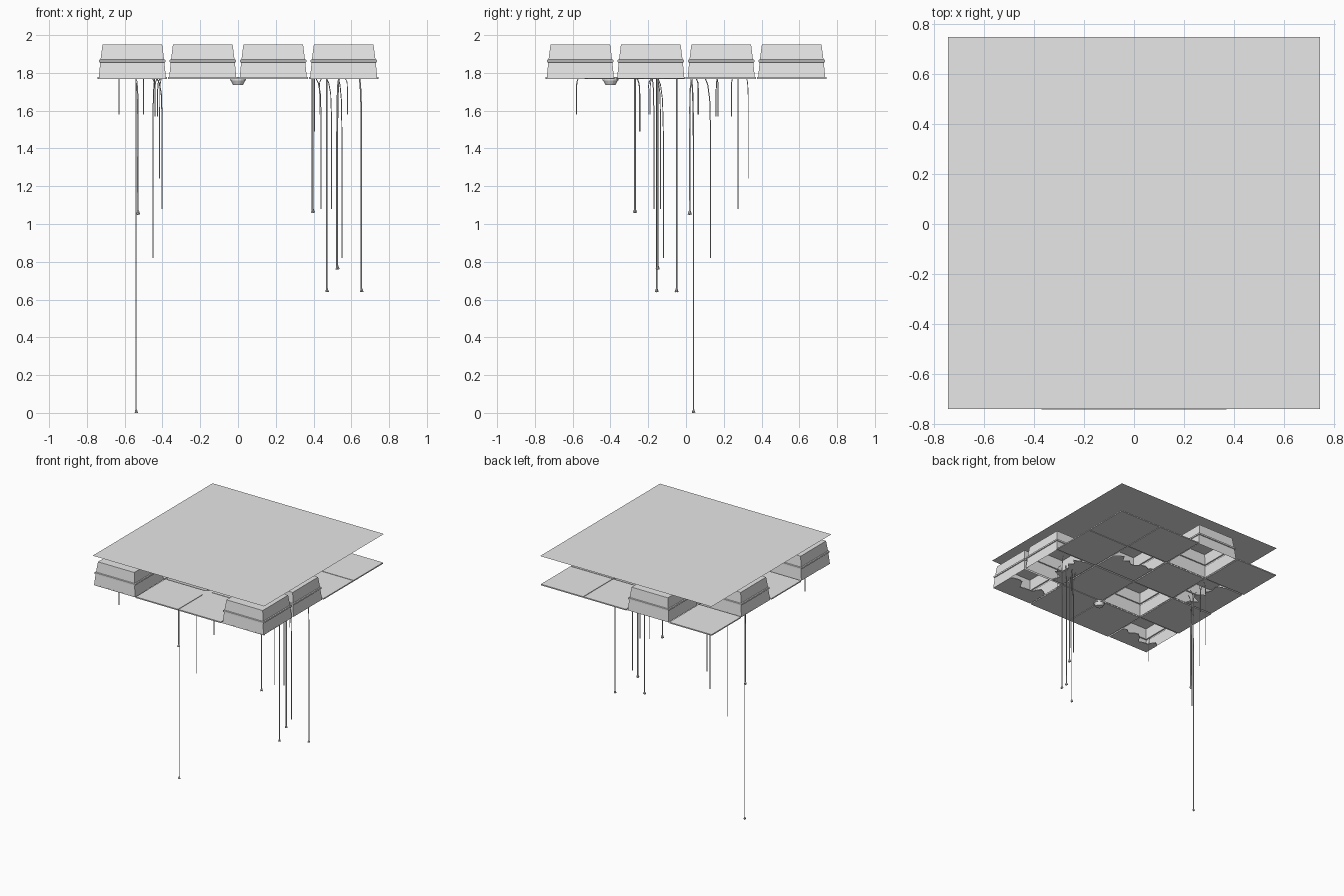
import bpy, bmesh, math, random
from mathutils import Vector

random.seed(4)
if "Cube" in bpy.data.objects:
    bpy.data.objects.remove(bpy.data.objects["Cube"])

PITCH = 0.373
BASE = 1.77

grey = bpy.data.materials.new("plain grey")
grey.use_nodes = True
grey.diffuse_color = (0.8, 0.8, 0.8, 1)
grey.node_tree.nodes["Principled BSDF"].inputs["Base Color"].default_value = (0.8, 0.8, 0.8, 1)


def finish(name, bm):
    mesh = bpy.data.meshes.new(name)
    bm.to_mesh(mesh)
    bm.free()
    mesh.materials.append(grey)
    obj = bpy.data.objects.new(name, mesh)
    bpy.context.collection.objects.link(obj)
    return obj


def centre(col, row):
    return (col - 1.5) * PITCH, (row - 1.5) * PITCH


def slab(name, points, z, thickness):
    bm = bmesh.new()
    face = bm.faces.new([bm.verts.new((x, y, z)) for x, y in points])
    if thickness:
        top = bmesh.ops.extrude_face_region(bm, geom=[face])["geom"]
        moved = [v for v in top if isinstance(v, bmesh.types.BMVert)]
        bmesh.ops.translate(bm, verts=moved, vec=(0, 0, thickness))
        bmesh.ops.recalc_face_normals(bm, faces=bm.faces)
    return finish(name, bm)


def square(x, y, half):
    return [(x - half, y - half), (x + half, y - half), (x + half, y + half), (x - half, y + half)]


# Structural slab above the suspended ceiling
slab("upper_slab", square(0, 0.004, 0.746), 2.0, 0)


# Hollow light housing: stacked square rings closed at the top
def housing(col, row):
    x, y = centre(col, row)
    bm = bmesh.new()
    profile = [(0.178, BASE), (0.170, 1.855), (0.176, 1.857), (0.176, 1.869), (0.168, 1.871), (0.158, 1.95)]
    rings = [[bm.verts.new((px, py, z)) for px, py in square(x, y, h)] for h, z in profile]
    for low, high in zip(rings, rings[1:]):
        for i in range(4):
            j = (i + 1) % 4
            bm.faces.new((low[i], low[j], high[j], high[i]))
    bm.faces.new(rings[-1])
    finish("light_housing", bm)


# Ceiling tiles, with open housings in some cells
housings = {(0, 0), (3, 0), (1, 1), (3, 1), (0, 2), (2, 2), (1, 3)}
for col in range(4):
    for row in range(4):
        if (col, row) in housings:
            housing(col, row)
        else:
            slab("ceiling_tile", square(*centre(col, row), 0.184), BASE - 0.002, 0.009)


# Broken tiles: one straight side and one ragged edge
def broken_tile(col, row, angle, cover):
    x, y = centre(col, row)
    half = 0.178
    pts = [(half, -half), (half, half)]
    for i in range(11):
        v = half - 2 * half * i / 10
        pts.append((half - 2 * half * cover + random.uniform(-0.05, 0.05), v))
    c, s = round(math.cos(angle)), round(math.sin(angle))
    slab("broken_tile", [(x + c * u - s * v, y + s * u + c * v) for u, v in pts], BASE - 0.002, 0.006)


broken_tile(0, 0, -math.pi / 2, 0.35)
broken_tile(3, 0, -math.pi / 2, 0.5)
broken_tile(3, 1, math.pi, 0.35)
broken_tile(2, 2, -math.pi / 2, 0.6)
broken_tile(0, 2, math.pi, 0.6)

# Smoke detector
bm = bmesh.new()
for r1, r2, depth, z in ((0.042, 0.042, 0.018, 1.768), (0.026, 0.038, 0.024, 1.747)):
    ends = bmesh.ops.create_cone(bm, cap_ends=True, segments=16, radius1=r1, radius2=r2, depth=depth)
    bmesh.ops.translate(bm, verts=ends["verts"], vec=(0, -0.4, z))
finish("smoke_detector", bm)


# Hanging wires, each bending out of the ceiling and dropping straight
def wire(x, y, end, dx=0.0, dy=0.0, radius=0.0028, frayed=False):
    curve = bpy.data.curves.new("hanging_wire", "CURVE")
    curve.dimensions = "3D"
    curve.bevel_depth = radius
    curve.bevel_resolution = 0
    curve.use_fill_caps = True
    drop = 1.775 - end
    paths = [[(x + dx * k, y + dy * k, 1.775 - drop * t)
              for k, t in ((1, 0), (0.5, 0.04), (0.15, 0.12), (0, 0.3), (0, 1))]]
    if frayed:
        for a in range(3):
            t = a * 2.1
            paths.append([(x, y, end + 0.02),
                          (x + 0.008 * math.cos(t), y + 0.008 * math.sin(t), end)])
    for path in paths:
        spline = curve.splines.new("POLY")
        spline.points.add(len(path) - 1)
        for p, co in zip(spline.points, path):
            p.co = (*co, 1)
    curve.materials.append(grey)
    obj = bpy.data.objects.new("hanging_wire", curve)
    bpy.context.collection.objects.link(obj)


wire(-0.63, -0.58, 1.58, 0, 0.015)
wire(-0.54, 0.04, 0, 0, -0.01, 0.0032, True)
wire(-0.53, 0.02, 1.05, -0.01, 0.01, 0.005, True)
wire(-0.45, 0.13, 0.82, 0.01, -0.03)
wire(-0.44, 0.16, 1.57, -0.02, 0.01)
wire(-0.425, 0.17, 1.57, 0.02, -0.01)
wire(-0.44, 0.24, 1.57, 0.02, 0.01)
wire(-0.402, 0.275, 1.08, -0.03, 0)
wire(-0.415, 0.33, 1.24, 0.01, -0.01)
wire(-0.5, 0.065, 1.58, 0, -0.02)
wire(0.395, -0.27, 1.06, 0, 0, 0.005, True)
wire(0.405, -0.245, 1.49, 0, -0.02)
wire(0.44, -0.17, 1.08, -0.03, -0.01)
wire(0.43, -0.2, 1.58, 0.02, 0.03)
wire(0.47, -0.155, 0.64, 0, 0, 0.004, True)
wire(0.495, -0.135, 1.08, -0.03, -0.02)
wire(0.525, -0.15, 0.76, 0.01, 0, 0.005, True)
wire(0.55, -0.12, 0.82, -0.02, -0.03)
wire(0.58, -0.19, 1.58, -0.02, 0.02)
wire(0.653, -0.05, 0.64, -0.01, 0.0, 0.004, True)
